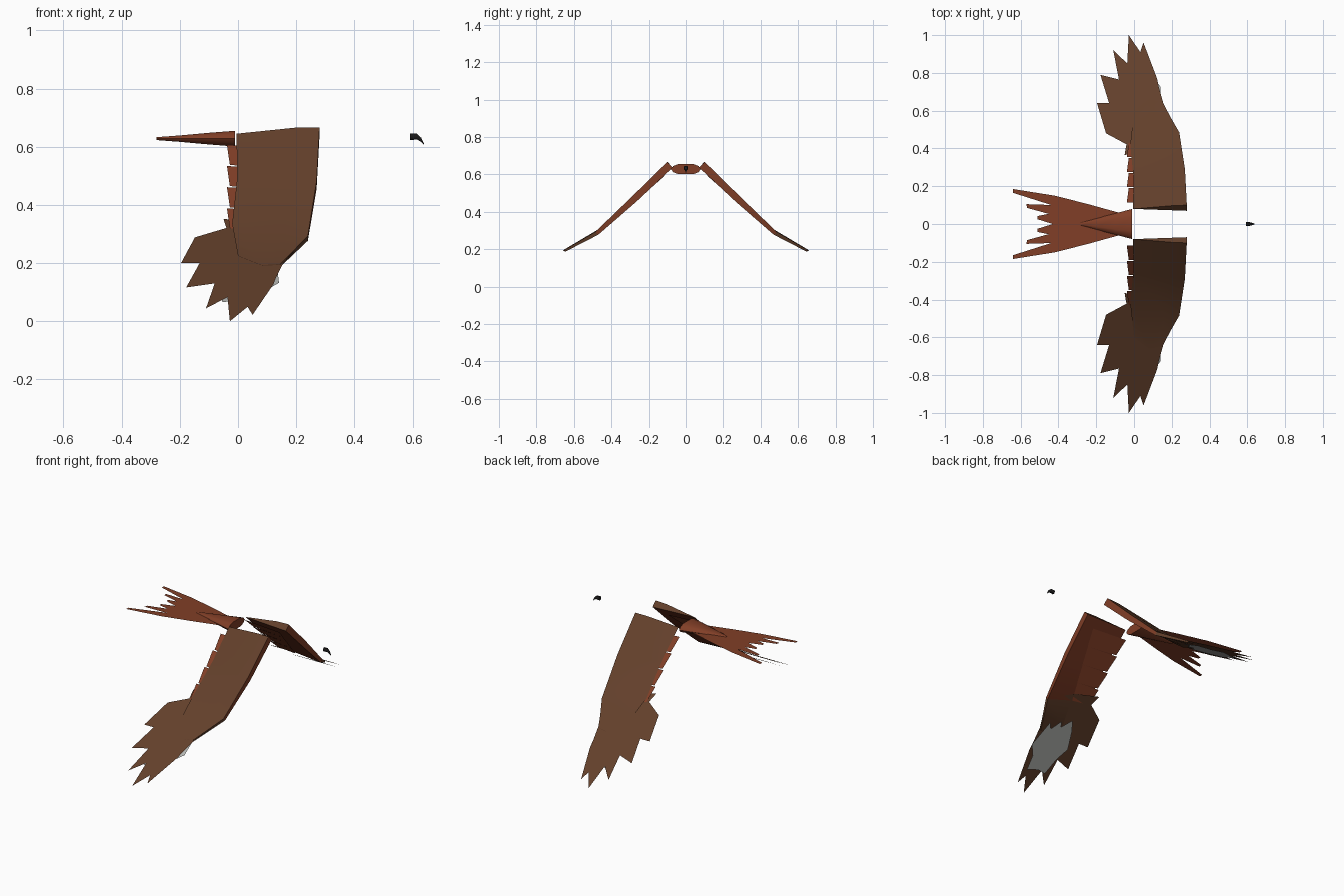
import bpy, bmesh, math

if "Cube" in bpy.data.objects:
    bpy.data.objects.remove(bpy.data.objects["Cube"])


def material(name, r, g, b):
    m = bpy.data.materials.new(name)
    m.use_nodes = True
    m.diffuse_color = (r, g, b, 1)
    bsdf = m.node_tree.nodes["Principled BSDF"]
    bsdf.inputs["Base Color"].default_value = (r, g, b, 1)
    bsdf.inputs["Roughness"].default_value = 0.9
    return m


brown = material("feather brown", .125, .051, .024)
rust = material("rust", .22, .049, .02)
dark_rust = material("dark rust", .17, .036, .015)
grey = material("pale grey", .46, .47, .45)
black = material("beak black", .012, .011, .011)


def build(name, verts, faces, mats, mirror=False, rule=None, smooth=False, solid=False):
    bm = bmesh.new()
    vs = [bm.verts.new(v) for v in verts]
    for f in faces:
        bm.faces.new([vs[i] for i in f])
    if solid:
        bmesh.ops.recalc_face_normals(bm, faces=bm.faces)
    bm.normal_update()
    if rule:
        for f in bm.faces:
            f.material_index = rule(f)
    me = bpy.data.meshes.new(name)
    bm.to_mesh(me)
    bm.free()
    for m in mats:
        me.materials.append(m)
    ob = bpy.data.objects.new(name, me)
    bpy.context.collection.objects.link(ob)
    if mirror:
        mod = ob.modifiers.new("other side", "MIRROR")
        mod.use_axis = (False, True, False)
        mod.use_mirror_merge = False
    if smooth:
        bpy.ops.object.select_all(action="DESELECT")
        ob.select_set(True)
        bpy.context.view_layer.objects.active = ob
        bpy.ops.object.shade_smooth_by_angle(angle=math.radians(35))
    return ob


def loft(rings):
    """Join equal rings of points into a closed skin."""
    n = len(rings[0])
    faces = [[r * n + i, r * n + (i + 1) % n, (r + 1) * n + (i + 1) % n, (r + 1) * n + i]
             for r in range(len(rings) - 1) for i in range(n)]
    last = (len(rings) - 1) * n
    return sum(rings, []), faces + [list(range(n)), list(range(last, last + n))]


# Wing arms: wedge section of trailing edge, crest, upper and lower leading edge
stations = [
    [(-.005, .08, .645), (.2, .097, .666), (.28, .1, .667), (.28, .07, .637)],
    [(-.003, .25, .49), (.185, .283, .484), (.27, .29, .481), (.27, .265, .455)],
    [(-.02, .42, .335), (.16, .472, .299), (.24, .485, .293), (.24, .47, .277)],
    [(0, .6, .225), (.08, .66, .193), (.145, .65, .197), (.145, .645, .187)],
]


def arm_colour(f):
    inner = f.calc_center_median().y < .44
    if f.normal.z > .3 or not inner:
        return 0
    return 1 if f.normal.x > .5 else 2


verts, faces = loft(stations)
build("wing_arms", verts, faces, [brown, rust, dark_rust], True, arm_colour, True, True)


# Wing hands: flat sheets of splayed flight feathers
def hand_sheet(name, outline, drop, mat):
    pts = [(x, y, .556 - .555 * y - drop) for x, y in outline]
    build(name, pts, [range(len(pts))], [mat], True)


hand_sheet("flight_feathers", [
    (.235, .485), (.155, .64), (.13, .73), (.122, .77), (.05, .96), (.033, .91),
    (-.028, 1), (-.036, .85), (-.11, .92), (-.08, .765), (-.178, .79),
    (-.132, .64), (-.196, .64), (-.148, .48), (-.04, .422), (-.05, .365),
    (.1, .4)], .001, brown)
hand_sheet("pale_wing_patches", [
    (.13, .58), (.1, .61), (.07, .55), (.05, .58), (.012, .523), (-.03, .58),
    (-.082, .678), (-.06, .75), (-.054, .846), (0, .84), (.064, .863),
    (.09, .78), (.141, .727)], .02, grey)

# Secondary feathers under the arms, stepping along the trailing edge
verts, faces = [], []
for i in range(4):
    y0, y1 = .115 + i * .08, .19 + i * .08
    outline = [(-.038, y0), (-.028, y1), (.245 - .36 * y1, y1 + .005), (.245 - .36 * y0, y0)]
    faces.append([len(verts) + k for k in range(4)])
    verts += [(x, y, .709 - .91 * y - .06 * x) for x, y in outline]
build("secondary_feathers", verts, faces, [rust], True)


# Rounded eight-sided ring standing across the x axis
def ring(x, z, half_width, half_height):
    corners = [(1, 0), (.85, .6), (.5, 1), (-.5, 1), (-.85, .6),
               (-1, 0), (-.85, -.6), (-.5, -1), (.5, -1), (.85, -.6)]
    return [(x, half_width * a, z + half_height * b) for a, b in corners]


# Tail base
verts, faces = loft([ring(-.01, .628, .08, .027), ring(-.1, .628, .056, .02),
                     ring(-.2, .628, .03, .011), ring(-.28, .628, .008, .005)])
build("tail_base", verts, faces, [rust], smooth=True, solid=True)

# Tail feathers: three overlapping blades each side
blades = [
    [(-.08, .03), (-.08, .06), (-.25, .107), (-.42, .15), (-.64, .185), (-.64, .165), (-.42, .095)],
    [(-.08, 0), (-.08, .04), (-.42, .1), (-.57, .105), (-.565, .085), (-.42, .045)],
    [(-.08, 0), (-.08, .025), (-.4, .065), (-.51, .042), (-.51, .025), (-.43, 0)],
]
for i, blade in enumerate(blades):
    pts = [(x, y, .626 + i * .002) for x, y in blade]
    build(f"tail_feathers_{i + 1}", pts, [range(len(pts))], [rust], True)

# Hooked beak
verts, faces = loft([ring(.592, .634, .012, .011), ring(.615, .635, .009, .01),
                     ring(.63, .624, .005, .007), ring(.64, .608, .001, .001)])
build("beak", verts, faces, [black], smooth=True, solid=True)
